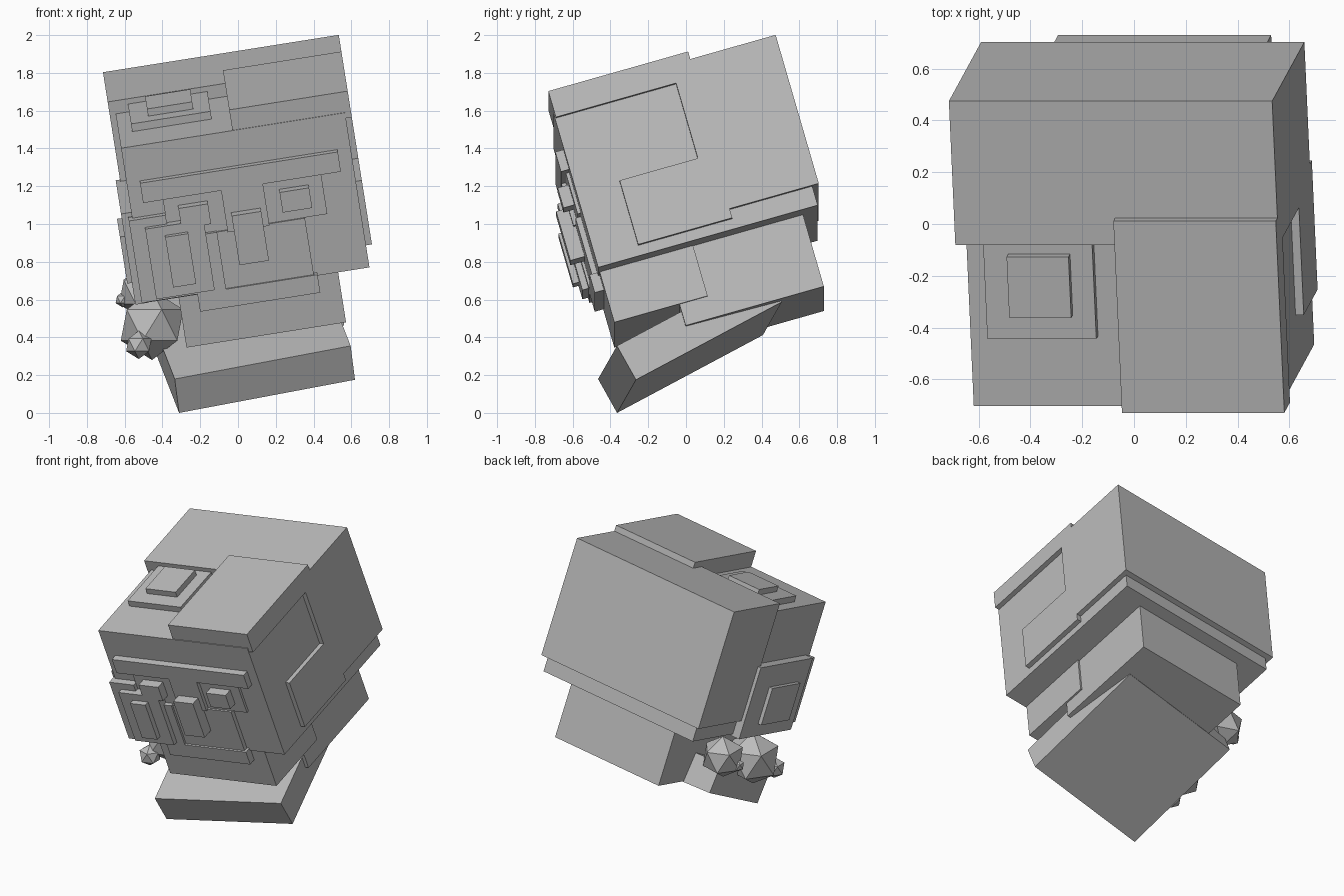
import bpy, math
from mathutils import Matrix, Vector

if "Cube" in bpy.data.objects:
    bpy.data.objects.remove(bpy.data.objects["Cube"])

grey = bpy.data.materials.new("stone_grey")
grey.diffuse_color = (0.5, 0.5, 0.5, 1)
grey.use_nodes = True
grey.node_tree.nodes["Principled BSDF"].inputs["Base Color"].default_value = grey.diffuse_color

# the head leans back and to one side
HEAD = Matrix.Rotation(math.radians(-9), 4, 'Y') @ Matrix.Rotation(math.radians(16), 4, 'X')


def finish(name):
    ob = bpy.context.object
    ob.name = name
    ob.data.materials.append(grey)
    return ob


def box(name, x, y, z, frame=HEAD):
    """Box given by its ranges along the axes of a frame."""
    bpy.ops.mesh.primitive_cube_add(size=1)
    ob = finish(name)
    mid = Vector([(a + b) / 2 for a, b in (x, y, z)])
    size = [b - a for a, b in (x, y, z)]
    ob.matrix_world = frame @ Matrix.Translation(mid) @ Matrix.Diagonal(size + [1])
    return ob


def ball(name, loc, r):
    bpy.ops.mesh.primitive_ico_sphere_add(subdivisions=1, radius=r, location=loc)
    finish(name)


FACE = -0.267   # front plane of the face
MID = 0.208     # centre line of the head

# head and hair
box("head", (-0.392, 0.808), (FACE, 0.942), (0.755, 1.617))
box("hair_back", (-0.424, 0.840), (0.400, 0.978), (0.861, 1.689))
box("hair_fringe", (0.205, 0.840), (-0.262, 0.508), (1.586, 1.731))
box("hair_sideburn", (0.70, 0.840), (-0.031, 0.487), (0.810, 1.167))

# stacked plates on the crown
box("crown_plate", (-0.320, 0.106), (0.014, 0.41), (1.60, 1.66))
box("crown_plate_top", (-0.224, 0.018), (0.11, 0.355), (1.65, 1.70))

# stacked plates on the left side
box("ear_plate", (-0.447, -0.38), (-0.22, 0.435), (0.74, 1.246))
box("ear_plate_top", (-0.472, -0.43), (-0.11, 0.243), (0.83, 1.09))


def front(name, x, z, depth):
    box(name, x, (depth, FACE + 0.03), z)


# face plates, from the brow down to the chin
front("brow", (MID - 0.53, MID + 0.53), (1.313, 1.423), -0.312)
front("eye_band", (MID - 0.424, MID + 0.424), (1.087, 1.32), -0.285)
front("cheeks", (MID - 0.303, MID + 0.303), (0.772, 1.087), -0.297)
front("chin_bar", (MID - 0.322, MID + 0.322), (0.672, 0.772), -0.310)
front("nose_bridge", (0.096, 0.320), (1.08, 1.313), -0.310)
front("nose", (0.130, 0.288), (0.91, 1.184), -0.376)
for side, s in (("left", -1), ("right", 1)):
    a, b = sorted((MID + s * 0.192, MID + s * 0.350))
    front("eye_" + side, (a, b), (1.150, 1.262), -0.345)

# stacked plates on the left cheek
front("cheek_plate", (-0.412, 0.04), (0.77, 1.09), -0.311)
front("cheek_plate_tab", (-0.412, -0.215), (1.09, 1.227), -0.311)
front("cheek_plate_middle", (-0.333, -0.020), (0.787, 1.178), -0.345)
front("cheek_plate_top", (-0.235, -0.112), (0.847, 1.127), -0.380)

# neck
box("neck_front", (-0.215, 0.640), (-0.259, 0.255), (0.474, 0.77))
box("neck_back", (-0.205, 0.628), (0.10, 0.861), (0.355, 0.77))

# tilted base slab
r = Vector((0.977, 0.105, 0.184)).normalized()
u = Vector((-0.10, -0.485, 0.87))
u = (u - r * u.dot(r)).normalized()
b = u.cross(r)
SLAB = Matrix.Translation((-0.312, -0.365, 0.0)) @ Matrix((r, b, u)).transposed().to_4x4()
box("base_slab", (0, 0.953), (0, 0.89), (0, 0.207), SLAB)

# faceted rocks beside the neck
ball("rock_large", (-0.455, -0.11, 0.465), 0.185)
ball("rock_medium", (-0.50, 0.295, 0.64), 0.145)
ball("rock_small", (-0.525, -0.25, 0.36), 0.075)
ball("rock_tiny", (-0.61, 0.28, 0.60), 0.042)
